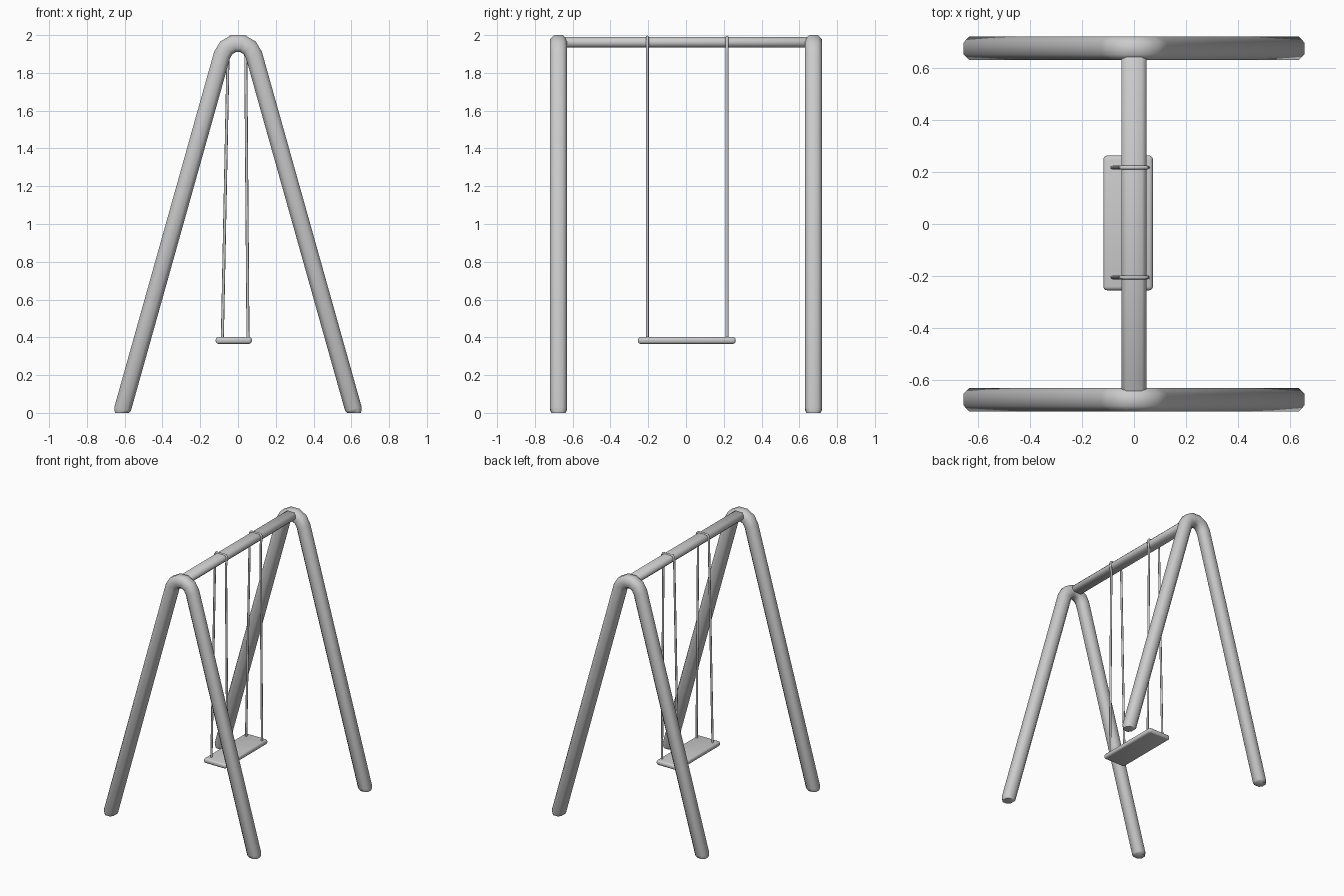
import bpy, bmesh, math
from mathutils import Vector

if "Cube" in bpy.data.objects:
    bpy.data.objects.remove(bpy.data.objects["Cube"])


def smooth(ob, angle=60):
    bpy.ops.object.select_all(action='DESELECT')
    ob.select_set(True)
    bpy.context.view_layer.objects.active = ob
    bpy.ops.object.shade_smooth_by_angle(angle=math.radians(angle))


def sweep(name, path, section, y, end_scale=1.0):
    """Sweep a section (in-plane, y) along a path of (x, z) points at depth y."""
    pts = [Vector(p) for p in path]
    bm = bmesh.new()
    rings = []
    last = len(pts) - 1
    for i, p in enumerate(pts):
        if i in (0, last):
            n, s = Vector((1, 0)) if i == 0 else Vector((-1, 0)), end_scale
            width = s
        else:
            a, b = (p - pts[i - 1]).normalized(), (pts[i + 1] - p).normalized()
            t = (a + b).normalized()
            n, s = Vector((t.y, -t.x)), 1.0
            width = 1 / t.dot(a)
        rings.append([bm.verts.new((p.x + n.x * u * width, y + v * s, p.y + n.y * u * width))
                      for u, v in section])
    k = len(section)
    for r0, r1 in zip(rings, rings[1:]):
        for j in range(k):
            bm.faces.new((r0[j], r0[(j + 1) % k], r1[(j + 1) % k], r1[j]))
    bm.faces.new(rings[0])
    bm.faces.new(rings[-1])
    bmesh.ops.recalc_face_normals(bm, faces=bm.faces)
    me = bpy.data.meshes.new(name)
    bm.to_mesh(me)
    bm.free()
    ob = bpy.data.objects.new(name, me)
    bpy.context.collection.objects.link(ob)
    smooth(ob)
    return ob


def box(name, lo, hi, bevel, segments):
    lo, hi = Vector(lo), Vector(hi)
    bpy.ops.mesh.primitive_cube_add(size=1, location=(lo + hi) / 2)
    ob = bpy.context.object
    ob.name = name
    ob.scale = hi - lo
    bpy.ops.object.transform_apply(location=False, rotation=False, scale=True)
    mod = ob.modifiers.new("rounded_edges", 'BEVEL')
    mod.width, mod.segments = bevel, segments
    bpy.ops.object.modifier_apply(modifier=mod.name)
    smooth(ob)
    return ob


# A-shaped end frames: straight legs joined by a rounded top
h, c = 0.045, 0.023
leg_section = [(h, c), (c, h), (-c, h), (-h, c), (-h, -c), (-c, -h), (c, -h), (h, -c)]
tilt, radius, zc = math.radians(15.7), 0.088, 1.87
arc = []
for i in range(6):
    a = math.pi - tilt - i * (math.pi - 2 * tilt) / 5
    arc.append((radius * math.cos(a), zc + radius * math.sin(a)))
frame_path = [(-0.615, 0.0), (-0.611, 0.02)] + arc + [(0.611, 0.02), (0.615, 0.0)]
for side, y in (("front", -0.675), ("back", 0.675)):
    sweep(side + "_frame", frame_path, leg_section, y, 0.82)

# Top beam between the frames
box("top_beam", (-0.048, -0.675, 1.934), (0.048, 0.675, 1.99), 0.018, 1)

# Seat board, slightly off centre
box("seat", (-0.118, -0.255, 0.365), (0.073, 0.263, 0.402), 0.015, 3)

# Ropes looped over the beam
rope_section = [(0.008 * math.cos(i * math.pi / 4), 0.008 * math.sin(i * math.pi / 4))
                for i in range(8)]
rope_path = [(-0.083, 0.385), (-0.052, 1.93), (-0.050, 1.975), (-0.040, 1.989),
             (0.040, 1.989), (0.050, 1.975), (0.041, 1.90), (0.053, 0.385)]
for side, y in (("front", -0.205), ("back", 0.217)):
    sweep(side + "_rope", rope_path, rope_section, y)
